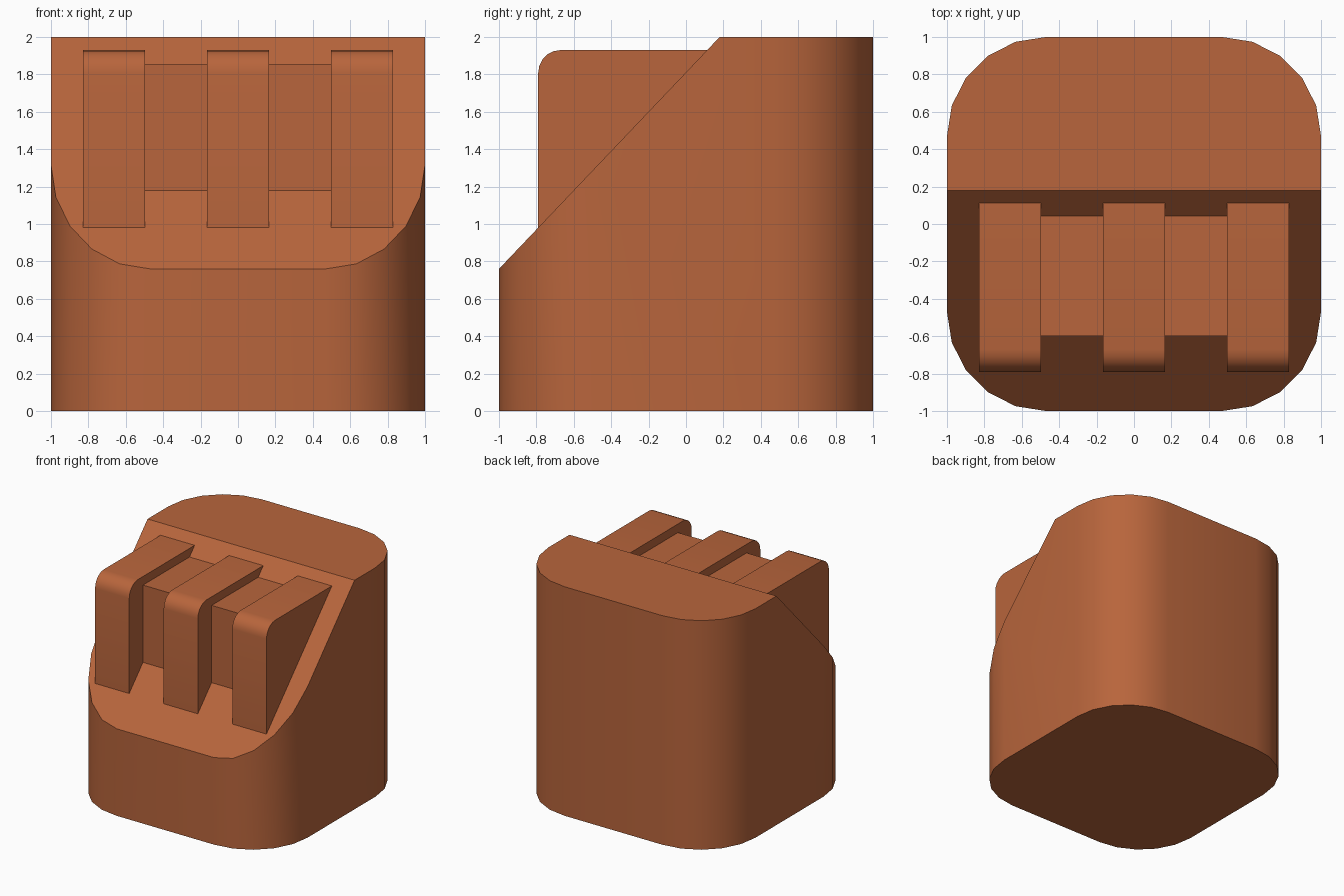
import bpy, bmesh
from math import sin, cos, pi
from mathutils import Vector

if "Cube" in bpy.data.objects:
    bpy.data.objects.remove(bpy.data.objects["Cube"])

mat = bpy.data.materials.new("terracotta")
mat.diffuse_color = (0.48, 0.13, 0.045, 1)
mat.use_nodes = True
mat.node_tree.nodes["Principled BSDF"].inputs["Base Color"].default_value = mat.diffuse_color

SLOPE_POINT = Vector((0, -1, 0.76))
SLOPE_NORMAL = Vector((0, -1.24, 1.18)).normalized()


def slope_z(y):
    return 0.76 + (y + 1) * 1.24 / 1.18


def slope_y(z):
    return -1 + (z - 0.76) * 1.18 / 1.24


def arc(cx, cy, r, start, steps):
    """Quarter circle of points, counter-clockwise from start."""
    return [(cx + r * cos(start + i * pi / 2 / steps),
             cy + r * sin(start + i * pi / 2 / steps)) for i in range(steps + 1)]


def prism(name, outline, offset, cut=False):
    """Extrude a closed 3D outline by an offset, optionally cut by the slope."""
    bm = bmesh.new()
    face = bm.faces.new([bm.verts.new(p) for p in outline])
    ext = bmesh.ops.extrude_face_region(bm, geom=[face], use_keep_orig=True)
    verts = [g for g in ext["geom"] if isinstance(g, bmesh.types.BMVert)]
    bmesh.ops.translate(bm, verts=verts, vec=offset)
    if cut:
        res = bmesh.ops.bisect_plane(bm, geom=bm.verts[:] + bm.edges[:] + bm.faces[:],
                                     plane_co=SLOPE_POINT, plane_no=SLOPE_NORMAL,
                                     clear_outer=True)
        edges = [g for g in res["geom_cut"] if isinstance(g, bmesh.types.BMEdge)]
        bmesh.ops.holes_fill(bm, edges=[e for e in edges if e.is_boundary], sides=0)
    bmesh.ops.recalc_face_normals(bm, faces=bm.faces[:])
    mesh = bpy.data.meshes.new(name)
    bm.to_mesh(mesh)
    bm.free()
    mesh.materials.append(mat)
    obj = bpy.data.objects.new(name, mesh)
    bpy.context.collection.objects.link(obj)
    bpy.ops.object.select_all(action='DESELECT')
    obj.select_set(True)
    bpy.context.view_layer.objects.active = obj
    bpy.ops.object.shade_smooth_by_angle(angle=pi / 6)
    return obj


# Rounded-square block with the slanted front
c, r = 0.47, 0.53
outline = (arc(c, c, r, 0, 5) + arc(-c, c, r, pi / 2, 5)
           + arc(-c, -c, r, pi, 5) + arc(c, -c, r, 3 * pi / 2, 5))
prism("sloped_block", [(x, y, 0) for x, y in outline], (0, 0, 2), cut=True)


def rib(name, x0, x1, front, top, radius=0):
    """Wedge standing on the slope, with an optional rounded front edge."""
    sink = 0.005
    profile = [(front, slope_z(front) - sink), (slope_y(top) + sink, top)]
    if radius:
        profile += arc(front + radius, top - radius, radius, pi / 2, 5)
    else:
        profile.append((front, top))
    prism(name, [(x0, y, z) for y, z in profile], (x1 - x0, 0, 0))


# Three tall ribs with rounded fronts
for i, x in enumerate((-0.663, 0, 0.663)):
    rib(f"tall_rib_{i + 1}", x - 0.165, x + 0.165, -0.79, 1.93, 0.12)

# Two recessed fillers between them
for name, x0 in (("left_filler", -0.498), ("right_filler", 0.165)):
    rib(name, x0, x0 + 0.333, -0.60, 1.855)
